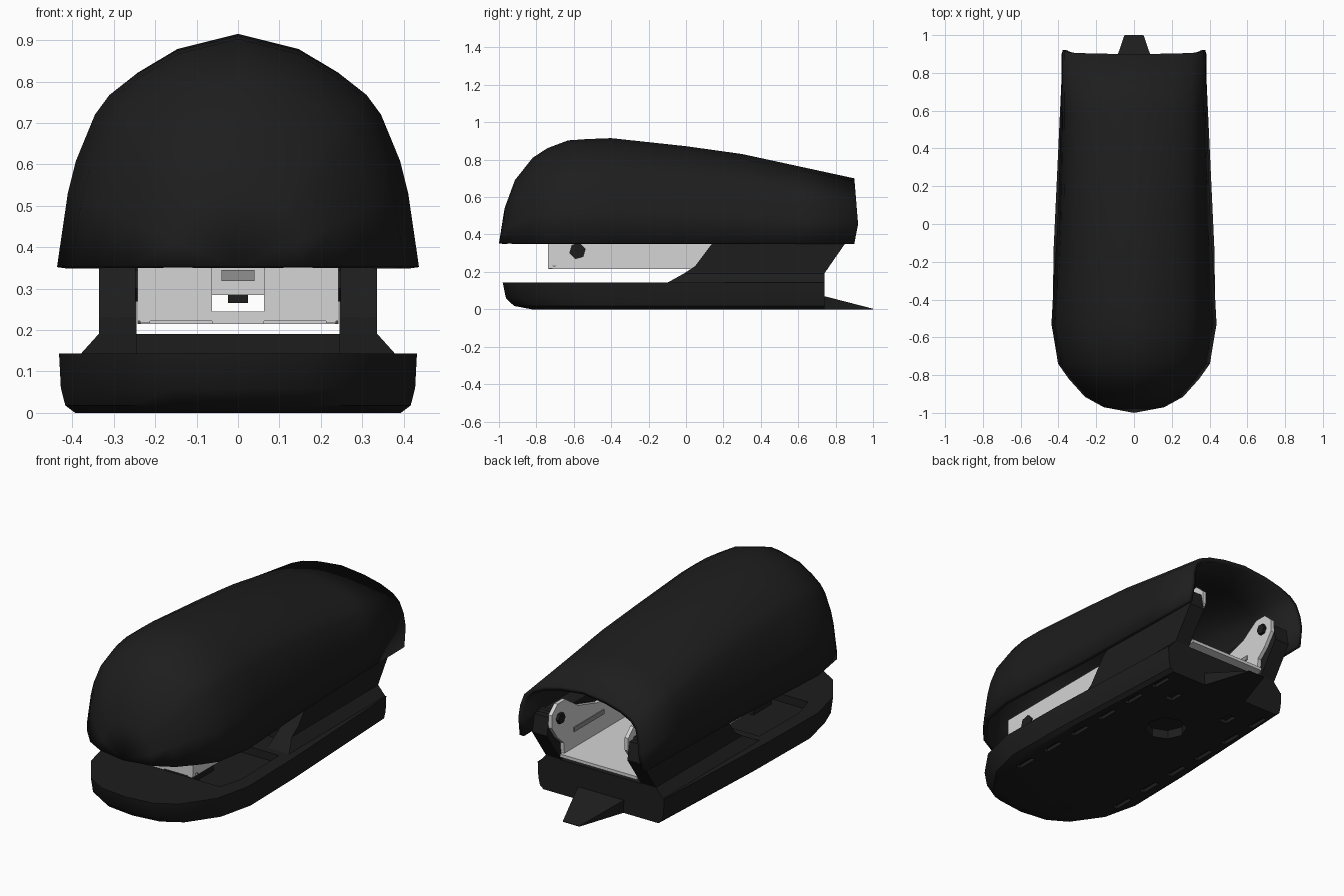
import bpy, bmesh, math

if "Cube" in bpy.data.objects:
    bpy.data.objects.remove(bpy.data.objects["Cube"])


def material(name, v):
    m = bpy.data.materials.new(name)
    m.diffuse_color = (v, v, v, 1)
    m.use_nodes = True
    m.node_tree.nodes["Principled BSDF"].inputs["Base Color"].default_value = m.diffuse_color
    return m


BLACK = material("black plastic", 0.0125)
STEEL = material("light steel", 0.66)
GREY = material("grey steel", 0.28)


def make(name, verts, faces, mat, smooth=None, fix=True):
    me = bpy.data.meshes.new(name)
    me.from_pydata(verts, [], faces)
    bm = bmesh.new()
    bm.from_mesh(me)
    bmesh.ops.remove_doubles(bm, verts=bm.verts, dist=1e-5)
    if fix:
        bmesh.ops.recalc_face_normals(bm, faces=bm.faces)
    bm.to_mesh(me)
    bm.free()
    me.materials.append(mat)
    ob = bpy.data.objects.new(name, me)
    bpy.context.collection.objects.link(ob)
    if smooth:
        bpy.ops.object.select_all(action='DESELECT')
        ob.select_set(True)
        bpy.context.view_layer.objects.active = ob
        bpy.ops.object.shade_smooth_by_angle(angle=math.radians(smooth))
    return ob


def prism(name, pts, x0, x1, mat, move=None):
    """Extrude a (y, z) outline from x0 to x1; move reshapes each point."""
    n = len(pts)
    verts = [(x, y, z) for x in (x0, x1) for y, z in pts]
    if move:
        verts = [move(*v) for v in verts]
    faces = [tuple(range(n)), tuple(range(n, 2 * n))]
    faces += [(i, (i + 1) % n, n + (i + 1) % n, n + i) for i in range(n)]
    return make(name, verts, faces, mat)


def box(name, x0, x1, y0, y1, z0, z1, mat):
    return prism(name, [(y0, z0), (y1, z0), (y1, z1), (y0, z1)], x0, x1, mat)


def polygon(cy, cz, r, n=6, turn=0.0):
    return [(cy + r * math.cos(i * math.tau / n + turn), cz + r * math.sin(i * math.tau / n + turn))
            for i in range(n)]


# Domed top cover: arched sections lofted front to back, open below and behind
stations = [(-1, 0, .352), (-.97, .16, .54), (-.915, .26, .69), (-.82, .345, .81),
            (-.74, .402, .862), (-.63, .42, .903), (-.53, .437, .91), (-.4, .430, .915),
            (0, .405, .872), (.3, .395, .83), (.6, .387, .765), (.9, .383, .70)]
dome = [(1, 0), (.94, .32), (.895, .46), (.79, .66), (.71, .745), (.56, .835), (.34, .935), (0, 1)]
rear = [(1, 0), (.985, .3), (.965, .5), (.91, .68), (.81, .79), (.62, .885), (.36, .955), (0, 1)]
verts = []
for y, w, h in stations:
    t = min(1, max(0, (y + .4) / 1.3))
    half = [(a[0] + (b[0] - a[0]) * t, a[1] + (b[1] - a[1]) * t) for a, b in zip(dome, rear)]
    for u, v in half + [(-u, v) for u, v in half[-2::-1]]:
        flare = .02 * min(1, (1 - v) / .7) if y == .9 and v > 0 else 0
        verts.append((u * w, y + flare, .352 + v * (h - .352)))
n = 15
faces = [(i * n + j, i * n + n + j, i * n + n + j + 1, i * n + j + 1)
         for i in range(len(stations) - 1) for j in range(n - 1)]
cover = make("top_cover", verts, faces, BLACK, 35, fix=False)
shell = cover.modifiers.new("wall", 'SOLIDIFY')
shell.thickness = .025
shell.offset = -1

# Base: rounded plan, turned-in lower edge and a sunken tray behind the flat nose
half = [(.16, -.96), (.27, -.895), (.385, -.73), (.432, -.53), (.425, -.12), (.385, .74)]
plan = [(0, -.98)] + half + [(-x, y) for x, y in half[::-1]]
n = len(plan)
verts = []
for k, z in [(.09, 0), (.035, .018), (.01, .06), (0, .143)]:
    verts += [(x * (1 - k), .74 + (y - .74) * (1 - k), z) for x, y in plan]
for z in (.143, .10):
    verts += [(x * .82, max(-.61, min(-.14, y * .9)), z) for x, y in plan]
faces = [(r * n + i, r * n + (i + 1) % n, (r + 1) * n + (i + 1) % n, (r + 1) * n + i)
         for r in range(5) for i in range(n)]
faces += [tuple(range(n)), tuple(range(5 * n, 6 * n))]
base = make("base", verts, faces, BLACK, 35)

# Shallow slots and an octagonal pocket under the base
cutters = []
for s in (-1, 1):
    for i in range(6):
        y = -.55 + i * .22
        cutters.append(box("slot_cutter", s * .315, s * .345, y, y + .12, -.02, .02, BLACK))
    cutters.append(box("rear_slot_cutter", s * .16, s * .21, .5, .58, -.02, .02, BLACK))
ring = polygon(0, .26, .11, 8)
cutters.append(make("pocket_cutter", [(x, y, z) for z in (-.02, .05) for x, y in ring],
                    [tuple(range(8)), tuple(range(8, 16))] +
                    [(i, (i + 1) % 8, 8 + (i + 1) % 8, 8 + i) for i in range(8)], BLACK))
helpers = bpy.data.collections.new("cutters")
bpy.context.scene.collection.children.link(helpers)
for c in cutters:
    bpy.context.collection.objects.unlink(c)
    helpers.objects.link(c)
    c.hide_render = True
    c.hide_viewport = True
cut = base.modifiers.new("recesses", 'BOOLEAN')
cut.operand_type = 'COLLECTION'
cut.collection = helpers
cut.solver = 'EXACT'

# Anvil, hinge floor and widening rear tail
box("anvil", -.13, .13, -.56, -.40, .09, .13, BLACK)
box("hinge_floor", -.25, .25, .02, .74, .14, .19, BLACK)
prism("rear_tail", [(.73, .07), (.74, .07), (1, .003), (1, 0), (.73, 0)], -.14, .14, BLACK,
      lambda x, y, z: (x * (.36 if y > .9 else 1), y, z))

for s in (-1, 1):
    # Hinge arms with a flared foot
    prism("arm_foot", [(-.1, .142), (.74, .142), (.74, .192), (-.01, .192)], s * .245, s * .335, BLACK,
          lambda x, y, z: (s * .38 if abs(x) > .3 and z < .15 else x, y, z))
    prism("hinge_arm", [(-.01, .192), (.74, .192), (.86, .365), (.84, .46), (.3, .46),
                        (.15, .365), (.05, .232)], s * .245, s * .335, BLACK)
    # Staple channel side, rising to a rounded hinge tab at the back
    prism("channel_side", [(-.735, .235), (-.70, .235), (-.69, .222), (.74, .215), (.745, .29), (.80, .34),
                           (.85, .41), (.85, .48), (.80, .525), (.73, .525), (.62, .45), (.45, .40),
                           (-.735, .40)], s * .222, s * .243, STEEL)
    prism("inner_slot", [(.4, .32), (.66, .32), (.66, .345), (.4, .345)], s * .217, s * .223, GREY)
    prism("side_knob", polygon(-.58, .312, .045, 6, .25), s * .235, s * .249, BLACK)
    prism("hinge_pin", polygon(.785, .445, .03, 6), s * .205, s * .335, BLACK)
    # Front panels on either side of the staple opening
    box("front_panel", s * .063, s * .243, -.737, -.715, .222, .40, STEEL)
    box("front_foot", s * .212, s * .236, -.737, -.71, .217, .245, STEEL)

# Channel floor, front strips and feed parts
box("channel_floor", -.235, .235, -.715, .76, .215, .232, STEEL)
box("front_lower_strip", -.063, .063, -.735, -.71, .215, .245, STEEL)
box("front_upper_strip", -.063, .063, -.73, -.71, .285, .40, STEEL)
box("front_catch", -.04, .04, -.737, -.728, .318, .345, GREY)
box("staple_pusher", -.024, .024, -.725, -.6, .265, .30, BLACK)
box("driver_spring", -.10, .10, -.70, .35, .40, .43, STEEL)
